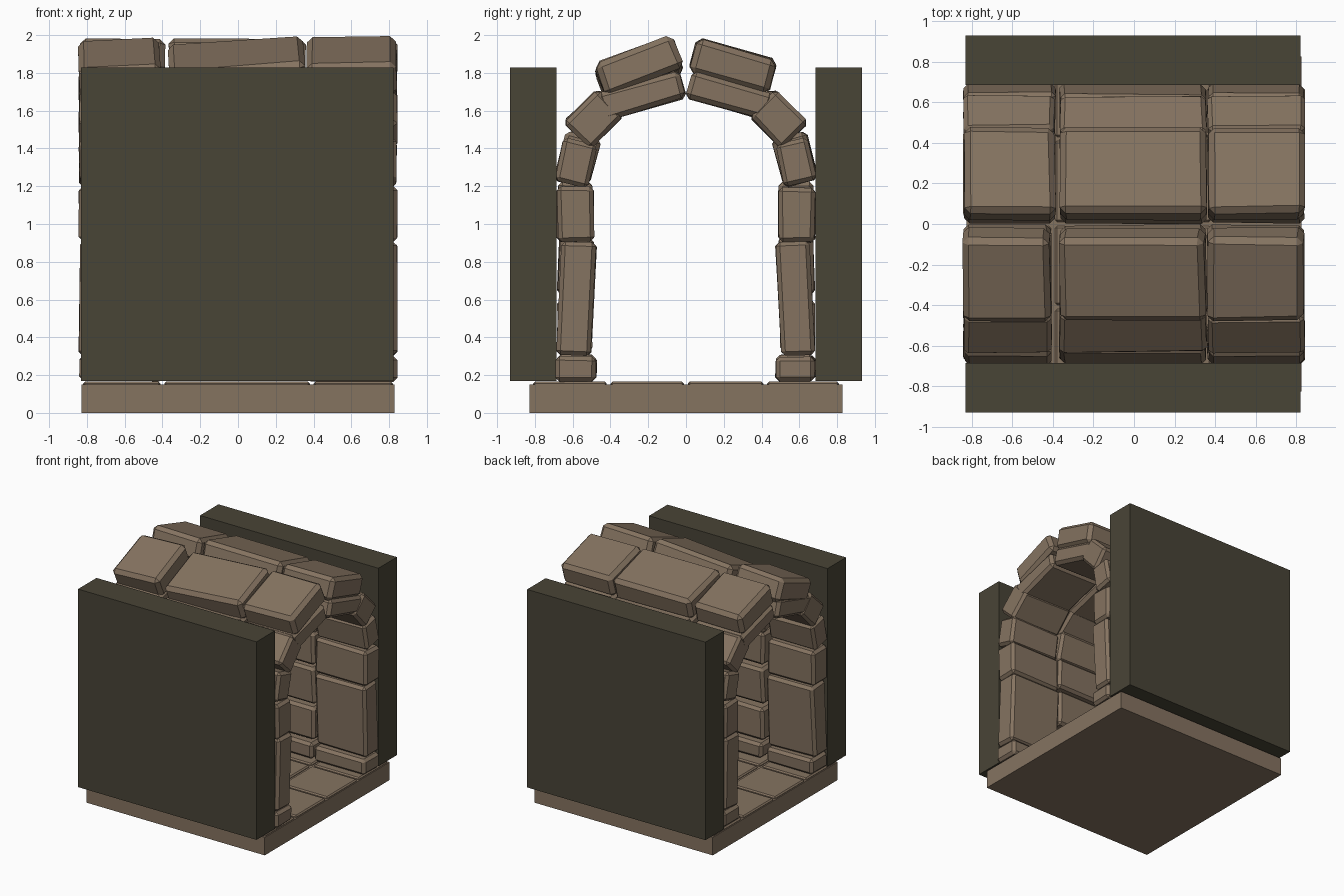
import bpy, bmesh, random
from math import radians
from mathutils import Matrix, Vector

if "Cube" in bpy.data.objects:
    bpy.data.objects.remove(bpy.data.objects["Cube"])
random.seed(4)


def material(name, rgb):
    m = bpy.data.materials.new(name)
    m.use_nodes = True
    color = (*rgb, 1)
    m.diffuse_color = color
    bsdf = m.node_tree.nodes["Principled BSDF"]
    bsdf.inputs["Base Color"].default_value = color
    bsdf.inputs["Roughness"].default_value = 0.9
    return m


STONE = material("warm stone", (0.235, 0.172, 0.118))
BACKING = material("dark backing", (0.066, 0.058, 0.037))


def block(name, center, size, mat, bevel=0.0, pitch=0.0, roll=0.0, jitter=0.0):
    """Bevelled box; pitch turns it in the arch plane, roll tips it along the tunnel."""
    bm = bmesh.new()
    bmesh.ops.create_cube(bm, size=1)
    for v in bm.verts:
        v.co = Vector(a * b for a, b in zip(v.co, size))
        v.co += Vector(random.uniform(-jitter, jitter) for _ in range(3))
    if bevel:
        bmesh.ops.bevel(bm, geom=bm.edges[:], offset=bevel, segments=1,
                        affect='EDGES', clamp_overlap=True)
    turn = Matrix.Rotation(radians(roll), 4, 'Y') @ Matrix.Rotation(radians(pitch), 4, 'X')
    bm.transform(Matrix.Translation(center) @ turn)
    mesh = bpy.data.meshes.new(name)
    bm.to_mesh(mesh)
    bm.free()
    mesh.materials.append(mat)
    obj = bpy.data.objects.new(name, mesh)
    bpy.context.collection.objects.link(obj)
    return obj


# Floor slab with thin paving tiles
block("floor_slab", (0, 0, 0.075), (1.655, 1.655, 0.15), STONE)
for i, (x0, x1) in enumerate([(-0.82, -0.41), (-0.39, 0.38), (0.40, 0.82)]):
    for j, (y0, y1) in enumerate([(-0.81, -0.42), (-0.40, -0.01), (0.01, 0.41), (0.43, 0.81)]):
        block(f"floor_tile_{i}_{j}", ((x0 + x1) / 2, (y0 + y1) / 2, 0.152),
              (x1 - x0, y1 - y0, 0.026), STONE, 0.01)

# Flat backing walls outside the arch
for name, side in (("front_wall", -1), ("back_wall", 1)):
    block(name, (-0.005, side * 0.808, 0.998), (1.655, 0.245, 1.66), BACKING)

# Arch courses on the back side: y, z, depth, height, pitch in degrees
END_COURSES = [
    (0.58, 0.235, 0.21, 0.13, 0),
    (0.58, 0.605, 0.18, 0.60, 3),
    (0.585, 1.05, 0.19, 0.29, 0),
    (0.585, 1.325, 0.18, 0.23, 13),
    (0.49, 1.555, 0.20, 0.25, 45),
]
MIDDLE_COURSES = [
    (0.58, 0.24, 0.20, 0.13, 0),
    (0.59, 0.46, 0.18, 0.27, 0),
    (0.585, 0.78, 0.18, 0.31, 2),
    (0.585, 1.09, 0.18, 0.27, 0),
    (0.575, 1.35, 0.19, 0.24, 15),
    (0.49, 1.565, 0.19, 0.25, 47),
]
COLUMNS = {
    "right": (-0.84, -0.39, END_COURSES),
    "middle": (-0.365, 0.355, MIDDLE_COURSES),
    "left": (0.365, 0.84, END_COURSES),
}
FRONT_ROLL = {"right": -3, "middle": -4, "left": -1}

for side_name, side in (("front", -1), ("back", 1)):
    for col, (x0, x1, courses) in COLUMNS.items():
        if side_name == "front" and col == "right":
            x1 -= 0.02
        x, width = (x0 + x1) / 2, x1 - x0
        # Side stones, from the base up to the shoulder
        for n, (y, z, depth, height, pitch) in enumerate(courses):
            block(f"{side_name}_{col}_stone_{n}", (x, side * y, z), (width, depth, height),
                  STONE, 0.022, side * pitch, 0, 0.006)
        # Two layers of crown stones leaning together at the ridge
        block(f"{side_name}_{col}_lower_crown", (x, side * 0.235, 1.68),
              (width, 0.45, 0.15), STONE, 0.025, -side * 16, 0, 0.006)
        roll = FRONT_ROLL[col] if side < 0 else 0.5
        drop = 0.02 if roll < -2 else 0
        pitch = 21 if side < 0 else 16
        block(f"{side_name}_{col}_upper_crown", (x, side * 0.248, 1.838 - drop),
              (width, 0.44, 0.185), STONE, 0.03, -side * pitch, roll, 0.006)
